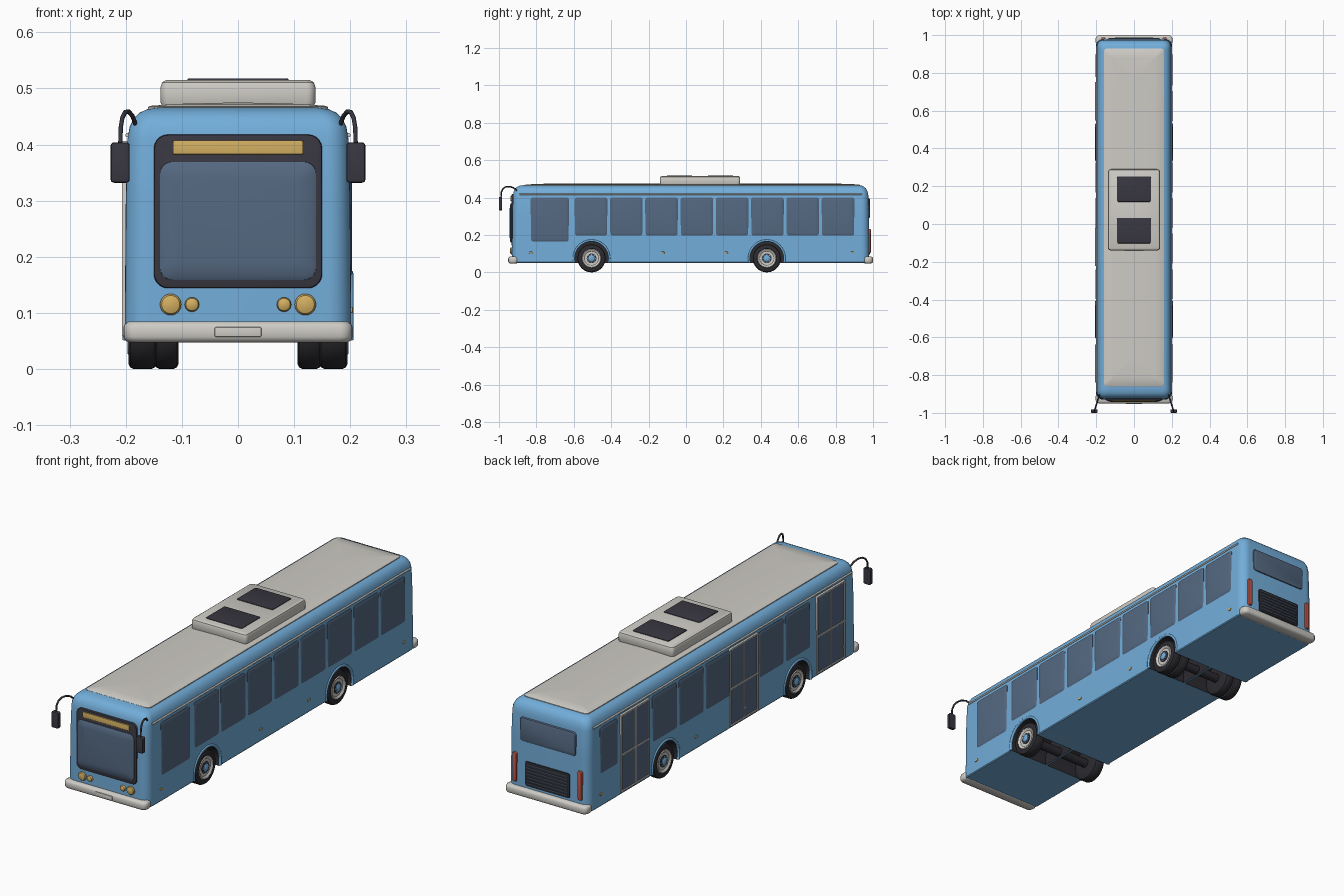
import bpy, bmesh, math
from mathutils import Vector as V

if "Cube" in bpy.data.objects:
    bpy.data.objects.remove(bpy.data.objects["Cube"])


def material(name, r, g, b):
    m = bpy.data.materials.new(name)
    m.diffuse_color = (r, g, b, 1)
    m.use_nodes = True
    m.node_tree.nodes["Principled BSDF"].inputs["Base Color"].default_value = m.diffuse_color
    return m


BLUE = material("body_blue", .17, .42, .70)
GREY = material("warm_light_grey", .62, .60, .56)
GLASS = material("slate_glass", .09, .14, .22)
DARK = material("charcoal", .04, .038, .052)
TYRE = material("tyre_black", .025, .024, .03)
AMBER = material("amber_lamp", .65, .43, .12)
RED = material("red_lamp", .52, .09, .06)

# facing -> (u axis, v axis, outward axis)
AXES = {"+x": (V((0, 1, 0)), V((0, 0, 1)), V((1, 0, 0))),
        "-x": (V((0, -1, 0)), V((0, 0, 1)), V((-1, 0, 0))),
        "-y": (V((1, 0, 0)), V((0, 0, 1)), V((0, -1, 0))),
        "+y": (V((-1, 0, 0)), V((0, 0, 1)), V((0, 1, 0))),
        "+z": (V((1, 0, 0)), V((0, 1, 0)), V((0, 0, 1)))}


def finish(name, bm, mat, angle=35):
    bmesh.ops.recalc_face_normals(bm, faces=bm.faces)
    me = bpy.data.meshes.new(name)
    bm.to_mesh(me)
    bm.free()
    ob = bpy.data.objects.new(name, me)
    bpy.context.collection.objects.link(ob)
    me.materials.append(mat)
    smooth(ob, angle)
    return ob


def smooth(ob, angle=35):
    bpy.ops.object.select_all(action="DESELECT")
    ob.select_set(True)
    bpy.context.view_layer.objects.active = ob
    bpy.ops.object.shade_smooth_by_angle(angle=math.radians(angle))


def skin(bm, rings):
    for a, b in zip(rings, rings[1:]):
        for i in range(len(a)):
            j = (i + 1) % len(a)
            bm.faces.new((a[i], a[j], b[j], b[i]))


def loft(name, facing, u, v, w, h, r, levels, mat, seg=5):
    """Stack of rounded rectangles; levels are (distance outward, inset)."""
    U, W, N = AXES[facing]
    bm = bmesh.new()
    rings = []
    for n, inset in levels:
        a, b = w / 2 - inset, h / 2 - inset
        rr = min(max(r - inset * .4, .002), a * .95, b * .95)
        ring = []
        for k, (sx, sy) in enumerate(((1, 1), (-1, 1), (-1, -1), (1, -1))):
            for i in range(seg + 1):
                t = math.pi / 2 * (k + i / seg)
                p = (u + sx * (a - rr) + rr * math.cos(t), v + sy * (b - rr) + rr * math.sin(t))
                ring.append(bm.verts.new(U * p[0] + W * p[1] + N * n))
        rings.append(ring)
    skin(bm, rings)
    bm.faces.new(rings[0][::-1])
    bm.faces.new(rings[-1])
    return finish(name, bm, mat)


def plate(name, facing, u, v, w, h, n0, n1, mat, r=.012, bevel=.004):
    d = min(bevel, (n1 - n0) * .6)
    return loft(name, facing, u, v, w, h, r,
                [(n0, 0), (n1 - d, 0), (n1 - d * .3, bevel * .3), (n1, bevel)], mat)


def lathe(name, centre, axis, profile, mat, seg=32):
    """Spin (radius, distance along axis) points around the axis."""
    U, W, N = AXES[axis]
    bm = bmesh.new()
    rings = []
    for r, n in profile:
        rings.append([bm.verts.new(V(centre) + N * n + (U * math.cos(t) + W * math.sin(t)) * r)
                      for t in (2 * math.pi * i / seg for i in range(seg))])
    skin(bm, rings)
    bm.faces.new(rings[0][::-1])
    bm.faces.new(rings[-1])
    return finish(name, bm, mat)


def tube(name, pts, radius, mat):
    cu = bpy.data.curves.new(name, "CURVE")
    cu.dimensions = "3D"
    cu.bevel_depth, cu.bevel_resolution, cu.use_fill_caps = radius, 2, True
    sp = cu.splines.new("POLY")
    sp.points.add(len(pts) - 1)
    for p, q in zip(sp.points, pts):
        p.co = (*q, 1)
    ob = bpy.data.objects.new(name, cu)
    bpy.context.collection.objects.link(ob)
    cu.materials.append(mat)
    bpy.ops.object.select_all(action="DESELECT")
    ob.select_set(True)
    bpy.context.view_layer.objects.active = ob
    bpy.ops.object.convert(target="MESH")
    smooth(bpy.context.object, 50)


WHEELS = {"front": -.505, "rear": .432}
WZ, ARCH = .075, .091

# body shell with crowned roof, wheel wells cut out
body = loft("body", "+z", 0, .025, .404, 1.91, .04,
            [(.05, .003), (.054, 0), (.3, .002), (.41, .005), (.432, .009), (.448, .017),
             (.457, .027), (.463, .04), (.466, .06), (.471, .16)], BLUE, seg=8)
body.data.materials.append(TYRE)
for y in WHEELS.values():
    for side in ("+x", "-x"):
        cut = lathe("well_cutter", (0, y, WZ), side, [(ARCH, .005), (ARCH, .3)], TYRE, 40)
        cut.hide_render = True
        mod = body.modifiers.new("well", "BOOLEAN")
        mod.operation, mod.solver, mod.object = "DIFFERENCE", "EXACT", cut
        bpy.context.view_layer.objects.active = body
        bpy.ops.object.modifier_apply(modifier="well")
        bpy.data.objects.remove(cut)
for f in body.data.polygons:
    c = f.center
    inside = any(math.hypot(c.y - y, c.z - WZ) < ARCH + .001 for y in WHEELS.values())
    f.material_index = 1 if inside and abs(c.x) < .195 and c.z > .0505 else 0
smooth(body)

# roof panel and air conditioning unit
loft("roof_panel", "+z", 0, .035, .32, 1.79, .02,
     [(.455, 0), (.467, 0), (.469, .003), (.4725, .05), (.475, .15)], GREY)
loft("roof_unit", "+z", 0, .075, .276, .43, .015,
     [(.465, .004), (.475, 0), (.503, 0), (.511, .003), (.515, .01)], GREY)
for y in (-.035, .185):
    plate("roof_unit_vent", "+z", 0, y, .18, .135, .512, .518, DARK, .008, .002)

# windscreen, destination sign, rear window
plate("windscreen_frame", "-y", 0, .281, .30, .274, .915, .934, DARK, .025, .004)
loft("windscreen", "-y", 0, .264, .28, .212, .022,
     [(.93, 0), (.936, .001), (.940, .008), (.943, .03)], GLASS)
plate("destination_sign", "-y", 0, .395, .232, .025, .93, .939, AMBER, .002, .002)
plate("rear_window", "+y", 0, .343, .28, .108, .965, .984, GLASS, .015, .008)

# headlights
for s in (1, -1):
    for x, r in ((.12, .019), (.082, .013)):
        lathe("headlight", (s * x, 0, .115), "-y",
              [(r, .92), (r, .934), (r * .85, .938), (r * .4, .941)], AMBER, 24)

# rear grille, tail lights
plate("engine_grille", "+y", 0, .15, .22, .11, .965, .984, TYRE, .008, .002)
for i in range(7):
    plate("grille_slat", "+y", 0, .107 + i * .0143, .20, .004, .98, .987, GLASS, .001, .001)
for s in (1, -1):
    plate("tail_light", "+y", s * .162, .167, .02, .13, .965, .988, RED, .006, .004)

# bumpers with number plates
for name, y, h in (("front", -.923, .054), ("rear", .973, .054)):
    loft(name + "_bumper", "+z", 0, y, .408, h, .022,
         [(.047, .01), (.051, .003), (.057, 0), (.075, 0), (.081, .003), (.085, .01)], GREY)
plate("front_number_plate", "-y", 0, .066, .084, .018, .94, .953, GREY, .004, .002)
plate("rear_number_plate", "+y", 0, .066, .084, .018, .99, 1.0, GREY, .004, .002)

# side windows: (centre y, width, bottom); slots blocked by doors on the left
slots = [-.508 + i * .1887 for i in range(8)]
right = [(-.728, .205, .163)] + [(y, .175, .195) for y in slots]
left = [(y, .175, .195) for i, y in enumerate(slots) if i not in (2, 6, 7)] + [(.832, .125, .195)]
for side, s, wins in (("+x", 1, right), ("-x", -1, left)):
    for y, w, z0 in wins:
        loft("side_window", side, s * y, (z0 + .4) / 2, w, .4 - z0, .012,
             [(.185, 0), (.1995, 0), (.2015, .003), (.2035, .014)], GLASS)

# doors on the left: glass leaves and grey frame bars
for y in (-.738, -.122, .65):
    plate("door_glass", "-x", -y, .232, .20, .345, .185, .203, GLASS, .006, .002)
    for du, w in ((-.097, .008), (0, .007), (.097, .008)):
        plate("door_post", "-x", -y + du, .232, w, .347, .19, .207, GREY, .002, .002)
    for z in (.062, .225, .402):
        plate("door_rail", "-x", -y, z, .20, .008, .19, .2065, GREY, .002, .002)

for s, side in ((1, "+x"), (-1, "-x")):
    # gutter rails and marker lamps
    tube("gutter_rail", [(s * .197, -.89, .417), (s * .197, .94, .417)], .004, GREY)
    for y in (-.83, -.125, .215, .89):
        plate("marker_lamp", side, s * y, .105, .018, .011, .19, .205, AMBER, .004, .002)

    # mirrors
    tube("mirror_arm", [(s * x, y, z) for x, y, z in
                        ((.183, -.905, .437), (.188, -.92, .451), (.195, -.942, .459), (.201, -.962, .458),
                         (.206, -.978, .448), (.209, -.987, .43), (.21, -.99, .39))], .004, DARK)
    plate("mirror_head", "-y", s * .21, .368, .034, .072, .983, 1.0, DARK, .006, .004)

    # wheels and arch lips
    for name, y in WHEELS.items():
        c = (0, y, WZ)
        tyres = [(.145, .195)] if name == "front" else [(.153, .195), (.106, .149)]
        for a, b in tyres:
            lathe(name + "_tyre", c, side, [(.045, a), (.066, a), (.072, a + .003), (.075, a + .009),
                  (.075, b - .009), (.072, b - .003), (.066, b), (.052, b), (.048, b - .006)], TYRE, 40)
        lathe(name + "_rim", c, side, [(.05, .17), (.051, .194), (.048, .197), (.044, .196),
                                       (.038, .191), (.02, .191)], GREY)
        lathe(name + "_hub_ring", c, side, [(.026, .185), (.026, .193), (.023, .194)], DARK, 24)
        lathe(name + "_hub", c, side, [(.017, .185), (.017, .197), (.012, .2), (.005, .201)], BLUE, 20)
        for i in range(8):
            t = math.pi / 4 * i
            lathe("wheel_bolt", (0, y + .021 * math.cos(t), WZ + .021 * math.sin(t)), side,
                  [(.003, .19), (.003, .197)], BLUE, 6)
        arc = [math.radians(-14 + 208 * i / 28) for i in range(29)]
        tube(name + "_arch_lip", [(s * .2, y + .095 * math.cos(t), WZ + .095 * math.sin(t))
                                  for t in arc], .006, BLUE)

# axles
for name, y in WHEELS.items():
    lathe(name + "_axle", (0, y, WZ), "+x", [(.02, -.16), (.02, .16)], TYRE, 16)
